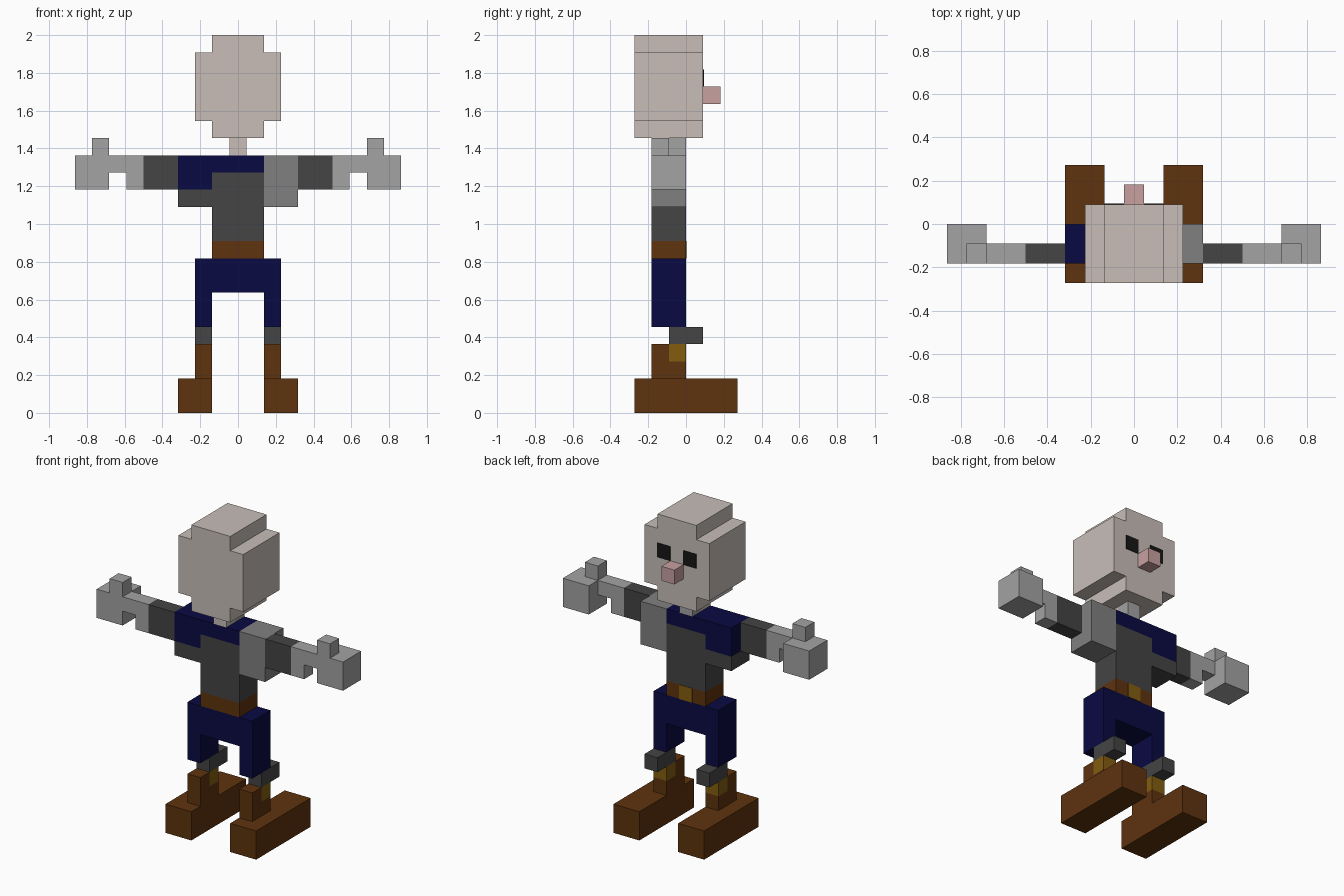
import bpy, bmesh

if "Cube" in bpy.data.objects:
    bpy.data.objects.remove(bpy.data.objects["Cube"])

U = 1 / 11  # edge of one block; all part sizes below are in blocks


def material(name, *rgb):
    m = bpy.data.materials.new(name)
    m.diffuse_color = (*rgb, 1)
    m.use_nodes = True
    m.node_tree.nodes["Principled BSDF"].inputs["Base Color"].default_value = m.diffuse_color
    return m


skin = material("pale skin", 0.578, 0.515, 0.485)
pink = material("nose pink", 0.578, 0.352, 0.352)
black = material("eye black", 0.008, 0.008, 0.008)
light = material("light grey", 0.366, 0.366, 0.366)
mid = material("mid grey", 0.216, 0.216, 0.216)
dark = material("dark grey", 0.058, 0.058, 0.058)
navy = material("navy", 0.003, 0.003, 0.056)
brown = material("leather brown", 0.112, 0.033, 0.0045)
gold = material("dull gold", 0.223, 0.107, 0.005)


def prism(name, mat, profile, y0, y1, side=1):
    """Extrude an x-z outline from y0 to y1; side=-1 flips it across x."""
    bm = bmesh.new()
    face = bm.faces.new([bm.verts.new((side * x * U, y0 * U, z * U)) for x, z in profile])
    ext = bmesh.ops.extrude_face_region(bm, geom=[face])
    moved = [v for v in ext["geom"] if isinstance(v, bmesh.types.BMVert)]
    bmesh.ops.translate(bm, verts=moved, vec=(0, (y1 - y0) * U, 0))
    bmesh.ops.recalc_face_normals(bm, faces=bm.faces)
    mesh = bpy.data.meshes.new(name)
    bm.to_mesh(mesh)
    bm.free()
    mesh.materials.append(mat)
    ob = bpy.data.objects.new(name, mesh)
    bpy.context.collection.objects.link(ob)
    return ob


def box(name, mat, x0, x1, y0, y1, z0, z1, side=1):
    return prism(name, mat, [(x0, z0), (x1, z0), (x1, z1), (x0, z1)], y0, y1, side)


# Head with stepped corners; the face looks along +y
quarter = [(2.5, 2), (1.5, 2), (1.5, 3)]
upper = quarter + [(-x, z) for x, z in reversed(quarter)]
outline = upper + [(-x, -z) for x, z in upper]
prism("head", skin, [(x, z + 19) for x, z in outline], -3, 1)
box("nose", pink, -0.5, 0.5, 1, 2, 18, 19)
box("neck_back", skin, -0.5, 0.5, -2, -1, 15, 16)
box("neck_throat", light, -0.5, 0.5, -1, 0, 15, 16)

# Torso: shirt, one-shouldered sash, opposite shoulder pad, belt
prism("shirt", dark, [(-1.5, 10), (1.5, 10), (1.5, 14), (-1.5, 14),
                      (-1.5, 13), (-3.5, 13), (-3.5, 12), (-1.5, 12)], -2, 0)
prism("sash", navy, [(-3.5, 13), (-1.5, 13), (-1.5, 14), (1.5, 14),
                     (1.5, 15), (-3.5, 15)], -2, 0)
box("shoulder_pad", mid, 1.5, 3.5, -2, 0, 12, 15)
box("belt", brown, -1.5, 1.5, -2, 0, 9, 10)
box("belt_buckle", gold, -0.5, 0.5, 0, 0.04, 9, 10)

# Trousers
prism("trousers", navy, [(-2.5, 5), (-1.5, 5), (-1.5, 7), (1.5, 7),
                         (1.5, 5), (2.5, 5), (2.5, 9), (-2.5, 9)], -2, 0)

for s, tag in ((-1, "left"), (1, "right")):
    # Eye plate
    box(tag + "_eye", black, 0.5, 1.5, 1, 1.04, 19, 20, s)
    # Arm
    box(tag + "_sleeve", dark, 3.5, 5.5, -2, -1, 13, 15, s)
    prism(tag + "_forearm", light, [(5.5, 13), (6.5, 13), (6.5, 14), (7.5, 14),
                                    (7.5, 15), (5.5, 15)], -2, -1, s)
    box(tag + "_hand", light, 7.5, 9.5, -2, 0, 13, 15, s)
    box(tag + "_thumb", light, 7.5, 8.5, -2, -1, 15, 16, s)
    # Lower leg
    box(tag + "_knee_guard", dark, 1.5, 2.5, -1, 1, 4, 5, s)
    box(tag + "_boot_buckle", gold, 1.5, 2.5, -1, 0, 3, 4, s)
    box(tag + "_boot_back", brown, 1.5, 2.5, -2, -1, 2, 4, s)
    box(tag + "_boot_ankle", brown, 1.5, 2.5, -1, 0, 2, 3, s)
    box(tag + "_boot_foot", brown, 1.5, 3.5, -3, 3, 0, 2, s)
